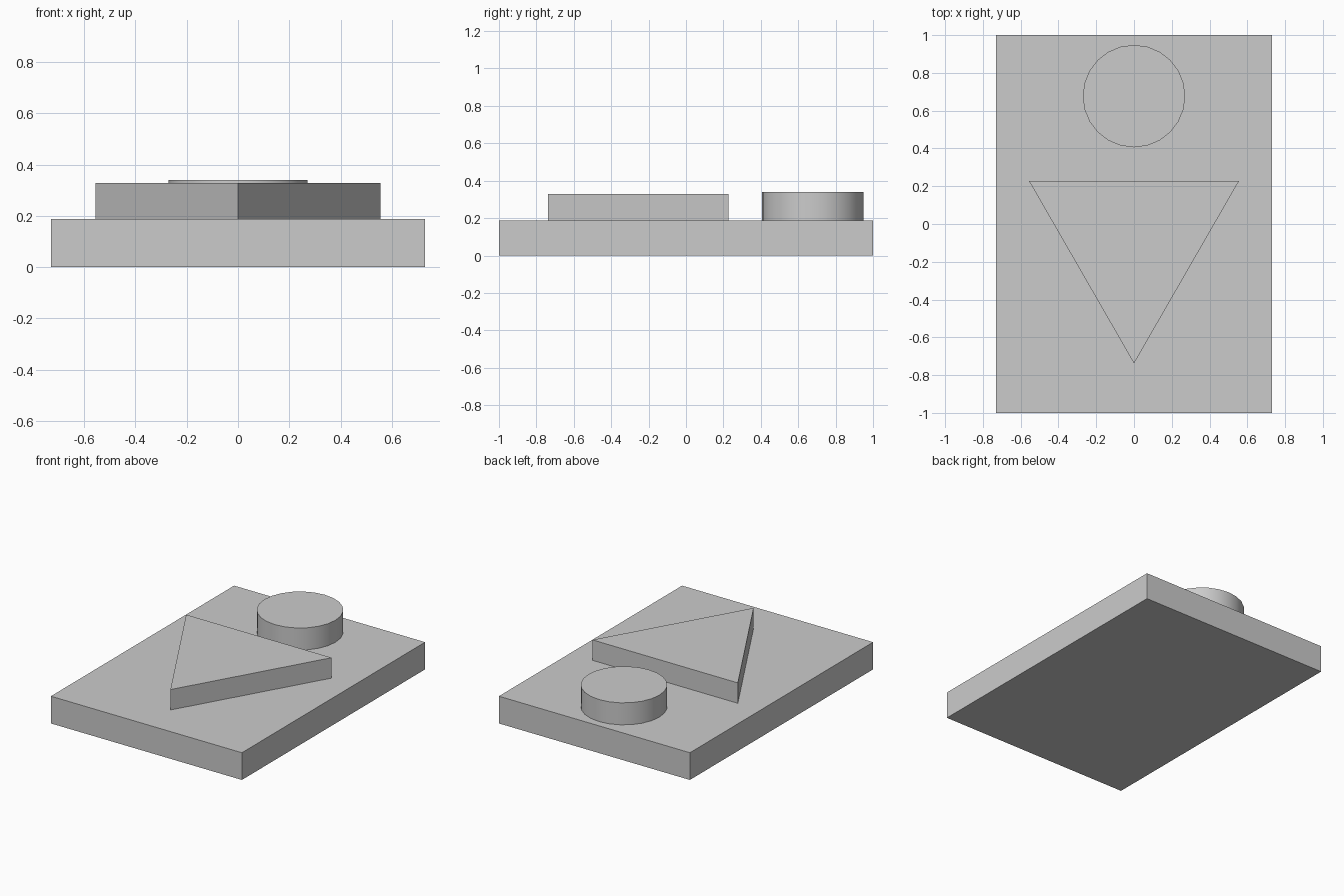
import bpy
import bmesh
import math

if "Cube" in bpy.data.objects:
    bpy.data.objects.remove(bpy.data.objects["Cube"])


def extrude_profile(name, points, z0, z1):
    """Make a closed prism from a 2D outline (counter-clockwise)."""
    bm = bmesh.new()
    base = bm.faces.new([bm.verts.new((x, y, z0)) for x, y in points])
    top = bmesh.ops.extrude_face_region(bm, geom=[base], use_keep_orig=True)
    verts = [v for v in top["geom"] if isinstance(v, bmesh.types.BMVert)]
    bmesh.ops.translate(bm, verts=verts, vec=(0, 0, z1 - z0))
    bmesh.ops.recalc_face_normals(bm, faces=bm.faces)
    mesh = bpy.data.meshes.new(name)
    bm.to_mesh(mesh)
    bm.free()
    obj = bpy.data.objects.new(name, mesh)
    bpy.context.collection.objects.link(obj)
    return obj


PLATE_TOP = 0.188

# Rectangular base plate
extrude_profile("base_plate", [(-0.73, -1), (0.73, -1), (0.73, 1), (-0.73, 1)], 0, PLATE_TOP)

# Raised triangle pointing to the front
extrude_profile("triangle_block", [(0, -0.738), (0.556, 0.228), (-0.556, 0.228)], PLATE_TOP, 0.329)

# Round button behind the triangle
DISC_TOP = 0.34
bpy.ops.mesh.primitive_cylinder_add(
    vertices=24, radius=0.271, depth=DISC_TOP - PLATE_TOP,
    location=(0, 0.677, (DISC_TOP + PLATE_TOP) / 2))
disc = bpy.context.object
disc.name = "round_button"
bpy.ops.object.shade_smooth_by_angle(angle=math.radians(30))
